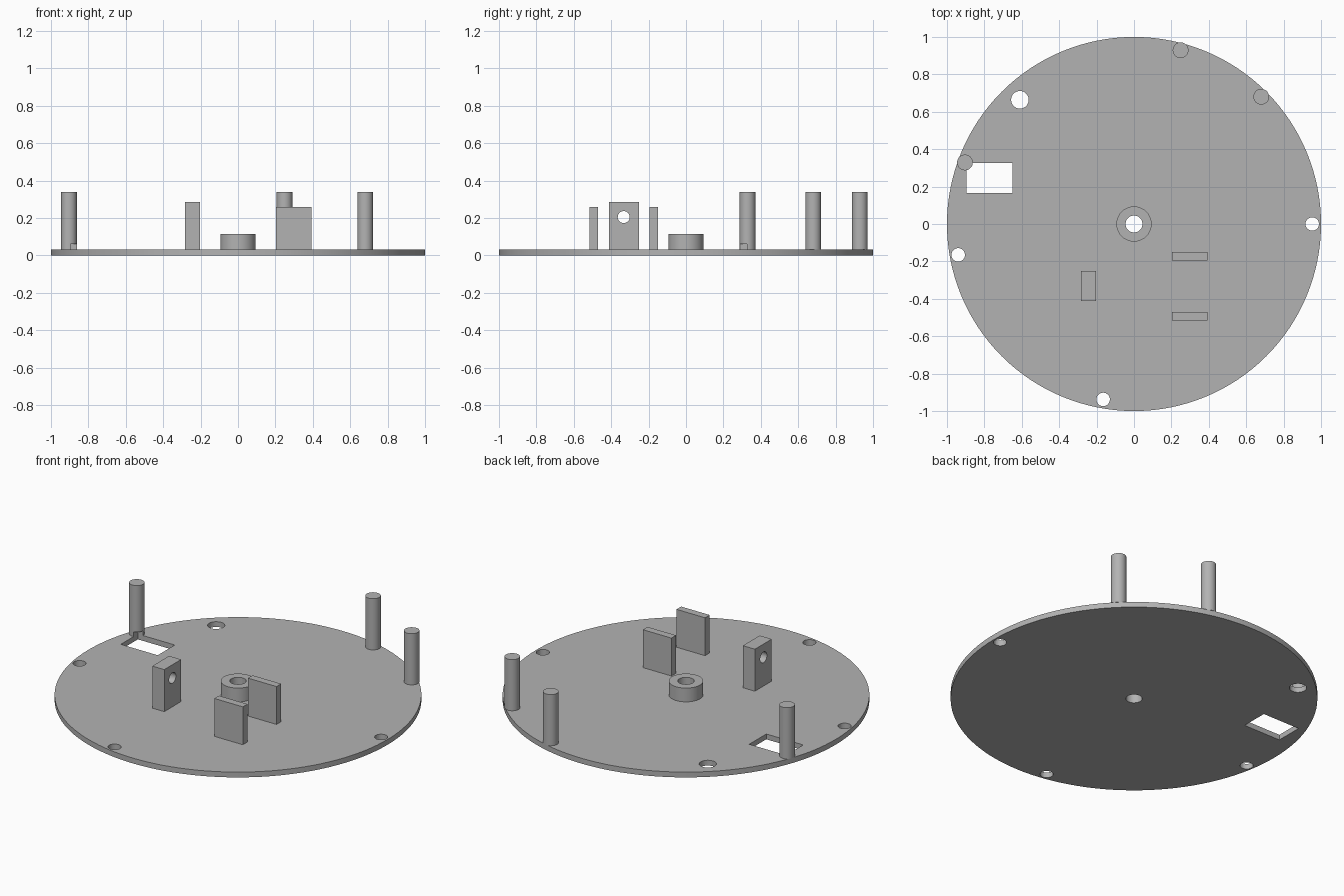
import bpy
import math

if "Cube" in bpy.data.objects:
    bpy.data.objects.remove(bpy.data.objects["Cube"], do_unlink=True)

THICK = 0.032
grey = bpy.data.materials.new("plain grey")
grey.use_nodes = True
COLOUR = (0.45, 0.45, 0.45, 1)
grey.diffuse_color = COLOUR
grey.node_tree.nodes["Principled BSDF"].inputs["Base Color"].default_value = COLOUR


def cylinder(name, x, y, r, z0, z1, sides=48):
    bpy.ops.mesh.primitive_cylinder_add(vertices=sides, radius=r, depth=z1 - z0,
                                        location=(x, y, (z0 + z1) / 2))
    ob = bpy.context.object
    ob.name = name
    ob.data.materials.append(grey)
    return ob


def box(name, x0, x1, y0, y1, z0, z1):
    bpy.ops.mesh.primitive_cube_add(size=1, location=((x0 + x1) / 2, (y0 + y1) / 2, (z0 + z1) / 2))
    ob = bpy.context.object
    ob.name = name
    ob.scale = (x1 - x0, y1 - y0, z1 - z0)
    bpy.ops.object.transform_apply(location=False, rotation=False, scale=True)
    ob.data.materials.append(grey)
    return ob


def cut(ob, cutter):
    mod = ob.modifiers.new("cut", "BOOLEAN")
    mod.operation = "DIFFERENCE"
    mod.solver = "EXACT"
    mod.object = cutter
    cutter.hide_render = True
    cutter.hide_set(True)


def smooth(ob):
    bpy.ops.object.select_all(action="DESELECT")
    ob.select_set(True)
    bpy.context.view_layer.objects.active = ob
    bpy.ops.object.shade_smooth_by_angle(angle=math.radians(30))


# Base disc and hub
disc = cylinder("base_disc", 0, 0, 1, 0, THICK, 128)
hub = cylinder("centre_hub", 0, 0, 0.094, THICK, 0.115, 64)
smooth(disc)
smooth(hub)

# Shaft bore through hub and disc
bore = cylinder("bore_cutter", 0, 0, 0.045, -0.1, 0.3)
cut(disc, bore)
cut(hub, bore)

# Round holes through the disc
for x, y, r in [(-0.61, 0.664, 0.047), (-0.94, -0.165, 0.036),
                (-0.165, -0.938, 0.036), (0.953, 0, 0.036)]:
    cut(disc, cylinder("hole_cutter", x, y, r, -0.1, 0.1))

# Rectangular window, which also notches the foot of the nearby post
window = box("window_cutter", -0.896, -0.65, 0.165, 0.327, -0.05, 0.06)
cut(disc, window)

# Rim posts
for name, angle in [("back_post", 75), ("left_post", 45), ("right_post", 160)]:
    a = math.radians(angle)
    post = cylinder(name, 0.962 * math.cos(a), 0.962 * math.sin(a), 0.042, THICK, 0.34)
    smooth(post)
    if name == "right_post":
        cut(post, window)

# Pair of upright plates
for name, y in [("front_plate", -0.493), ("rear_plate", -0.173)]:
    box(name, 0.203, 0.393, y - 0.022, y + 0.022, THICK, 0.26)

# Bearing block with a cross hole
block = box("bearing_block", -0.283, -0.203, -0.411, -0.251, THICK, 0.285)
pin = cylinder("pin_cutter", -0.243, -0.333, 0.032, 0.105, 0.305)
pin.rotation_euler = (0, math.pi / 2, 0)
cut(block, pin)
